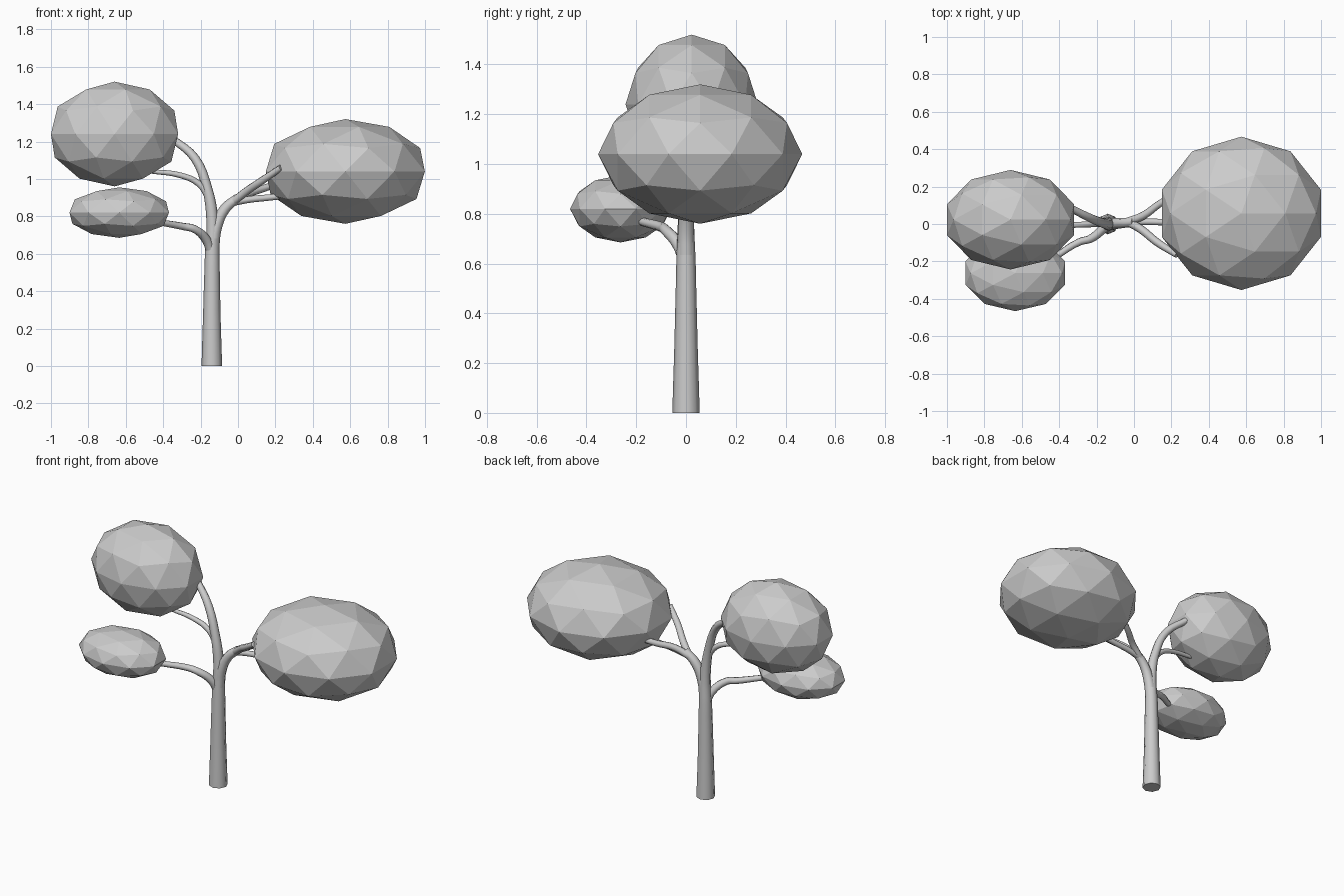
import bpy
import math

if "Cube" in bpy.data.objects:
    bpy.data.objects.remove(bpy.data.objects["Cube"])


def limb(name, points):
    """Tapered eight-sided tube through (x, y, z, radius) points."""
    curve = bpy.data.curves.new(name, 'CURVE')
    curve.dimensions = '3D'
    curve.bevel_depth = 1.0
    curve.bevel_resolution = 2
    curve.resolution_u = 4
    curve.use_fill_caps = True
    spline = curve.splines.new('BEZIER')
    spline.bezier_points.add(len(points) - 1)
    for bp, (x, y, z, r) in zip(spline.bezier_points, points):
        bp.co = (x, y, z)
        bp.radius = r
        bp.handle_left_type = bp.handle_right_type = 'AUTO'
    obj = bpy.data.objects.new(name, curve)
    bpy.context.collection.objects.link(obj)
    bpy.ops.object.select_all(action='DESELECT')
    obj.select_set(True)
    bpy.context.view_layer.objects.active = obj
    bpy.ops.object.convert(target='MESH')
    bpy.ops.object.shade_smooth_by_angle(angle=math.radians(50))


def foliage(name, centre, half_size):
    """Flat-faced ellipsoid; an icosphere only reaches 0.951 along x."""
    bpy.ops.mesh.primitive_ico_sphere_add(subdivisions=2, radius=1, location=centre)
    obj = bpy.context.object
    obj.name = name
    obj.scale = (half_size[0] / 0.951, half_size[1], half_size[2])
    bpy.ops.object.transform_apply(location=False, rotation=False, scale=True)


# Trunk, flowing into the upper left branch
limb("trunk", [
    (-0.14, 0, 0, 0.055), (-0.14, 0, 0.3, 0.046), (-0.138, 0, 0.6, 0.039),
    (-0.137, 0, 0.78, 0.032), (-0.165, 0.005, 0.95, 0.027),
    (-0.23, 0.03, 1.11, 0.024), (-0.35, 0.09, 1.215, 0.020)])

# Left branches
limb("left_middle_branch", [
    (-0.155, 0, 0.90, 0.018), (-0.21, 0, 0.975, 0.017),
    (-0.31, -0.005, 1.02, 0.015), (-0.46, -0.01, 1.04, 0.012)])
limb("left_lower_branch", [
    (-0.14, 0, 0.60, 0.026), (-0.17, -0.03, 0.675, 0.025),
    (-0.235, -0.08, 0.733, 0.022), (-0.29, -0.095, 0.745, 0.020),
    (-0.42, -0.175, 0.768, 0.017)])

# Right branch and its three forks
limb("right_branch", [
    (-0.135, 0, 0.62, 0.034), (-0.118, 0, 0.74, 0.032),
    (-0.07, 0.005, 0.84, 0.028), (0.0, 0.01, 0.90, 0.024)])
limb("right_front_fork", [
    (-0.03, 0.01, 0.875, 0.022), (0.04, -0.03, 0.93, 0.022),
    (0.12, -0.095, 0.985, 0.021), (0.23, -0.165, 1.06, 0.017)])
limb("right_middle_fork", [
    (-0.03, 0.01, 0.875, 0.020), (0.06, 0.012, 0.89, 0.018),
    (0.16, 0.01, 0.90, 0.017), (0.30, 0.01, 0.915, 0.015)])
limb("right_back_fork", [
    (-0.04, 0.01, 0.87, 0.022), (0.05, 0.045, 0.92, 0.021),
    (0.14, 0.11, 0.95, 0.019), (0.25, 0.17, 0.99, 0.016)])

# Foliage clumps
foliage("upper_left_foliage", (-0.66, 0.023, 1.24), (0.34, 0.266, 0.28))
foliage("lower_left_foliage", (-0.635, -0.263, 0.82), (0.266, 0.203, 0.135))
foliage("right_foliage", (0.574, 0.057, 1.04), (0.425, 0.41, 0.28))
